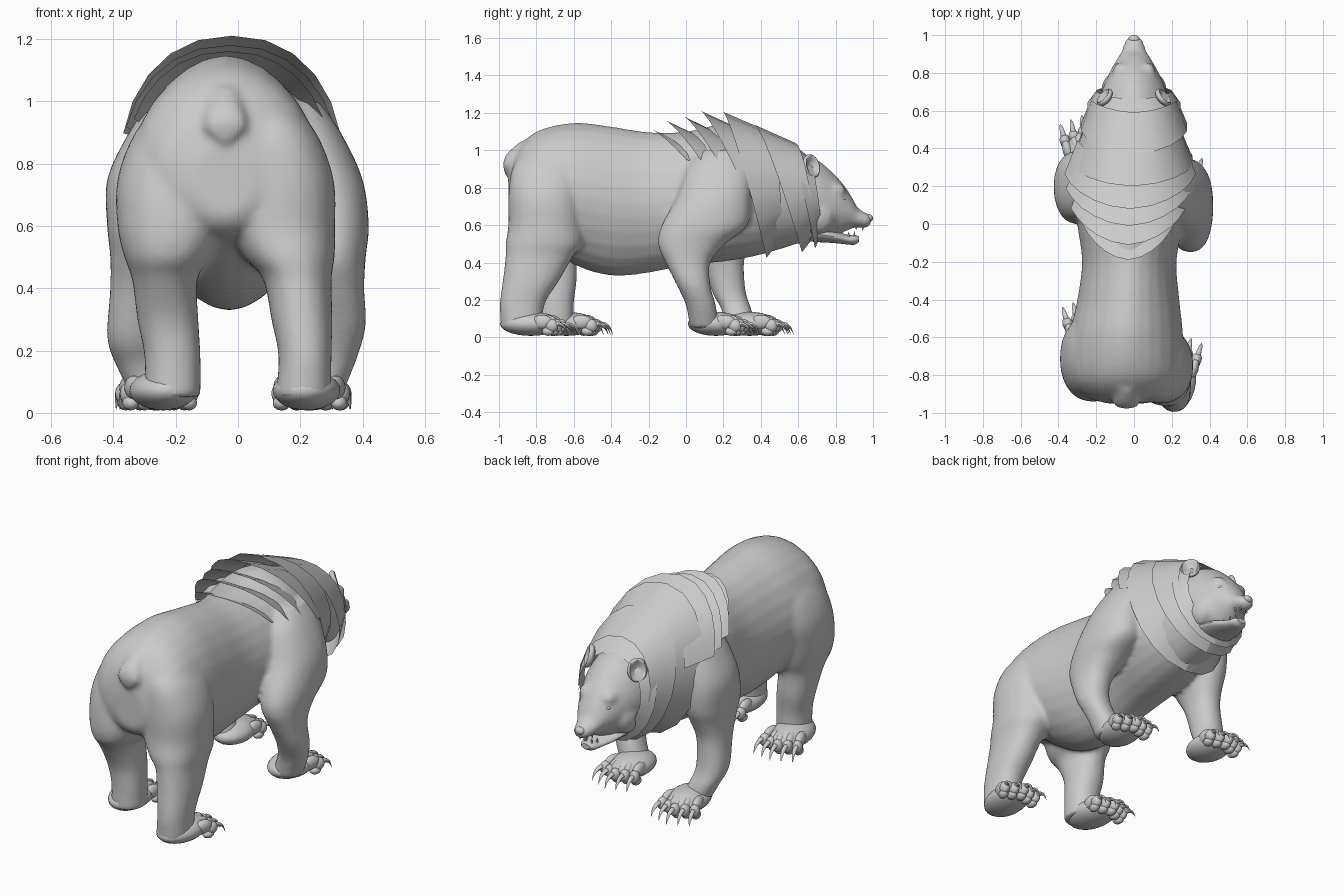
import bpy
import bmesh
from math import sin, cos, pi, radians, copysign
from mathutils import Matrix, Vector

old = bpy.data.objects.get("Cube")
if old:
    bpy.data.objects.remove(old, do_unlink=True)


def finish(name, bm, angle=40, fix_normals=True):
    if fix_normals:
        bmesh.ops.recalc_face_normals(bm, faces=bm.faces)
    mesh = bpy.data.meshes.new(name)
    bm.to_mesh(mesh)
    bm.free()
    obj = bpy.data.objects.new(name, mesh)
    bpy.context.collection.objects.link(obj)
    bpy.ops.object.select_all(action='DESELECT')
    obj.select_set(True)
    bpy.context.view_layer.objects.active = obj
    bpy.ops.object.shade_smooth_by_angle(angle=radians(angle))
    return obj


def smooth_rows(rows, steps=4):
    """Catmull-Rom interpolation between cross-section rows."""
    result = []
    last = len(rows) - 1
    for i in range(last):
        quad = [rows[max(i - 1, 0)], rows[i], rows[i + 1], rows[min(i + 2, last)]]
        for s in range(steps):
            t = s / steps
            result.append([
                0.5 * (2 * b + (c - a) * t + (2 * a - 5 * b + 4 * c - d) * t * t
                       + (3 * b - a - 3 * c + d) * t ** 3)
                for a, b, c, d in zip(*quad)])
    result.append(list(rows[-1]))
    return result


def skin(bm, rings, closed=True):
    """Bridge successive rings of points; closed rings also get end caps."""
    loops = [[bm.verts.new(p) for p in ring] for ring in rings]
    count = len(loops[0])
    for low, high in zip(loops, loops[1:]):
        for i in range(count if closed else count - 1):
            j = (i + 1) % count
            bm.faces.new((low[i], low[j], high[j], high[i]))
    if closed:
        bm.faces.new(loops[0][::-1])
        bm.faces.new(loops[-1])


def oval(rx, ry, count=28, power=0.9):
    points = []
    for i in range(count):
        a = 2 * pi * i / count
        c, s = cos(a), sin(a)
        points.append((rx * copysign(abs(c) ** power, c),
                       ry * copysign(abs(s) ** power, s)))
    return points


def add_trunk(bm, rows):
    """Rows: y, centre x, half width, top z, bottom z."""
    skin(bm, [[(cx + u, y, (top + bottom) / 2 + v)
               for u, v in oval(w, (top - bottom) / 2, power=1.08)]
              for y, cx, w, top, bottom in smooth_rows(rows)])


def add_limb(bm, rows):
    """Rows: z, centre x, centre y, half width, half depth."""
    skin(bm, [[(x + u, y + v, z) for u, v in oval(rx, ry)]
              for z, x, y, rx, ry in smooth_rows(rows)])


def add_ball(bm, centre, size, matrix=Matrix(), segments=16):
    bmesh.ops.create_uvsphere(
        bm, u_segments=segments, v_segments=segments // 2 + 2, radius=1,
        matrix=matrix @ Matrix.Translation(centre) @ Matrix.Diagonal((*size, 1)))


def add_spike(bm, path, matrix=Matrix(), sides=6):
    """Path: x, y, z, radius, with rings facing y."""
    skin(bm, [[matrix @ Vector((x + u, y, z + v))
               for u, v in oval(r, r, sides, 1)]
              for x, y, z, r in smooth_rows(path, 3)])


# Torso, head, tail and legs blended into one skin
bm = bmesh.new()
add_trunk(bm, [
    (-.95, -.04, .10, .86, .63), (-.91, -.04, .22, .99, .58),
    (-.8, -.04, .29, 1.1, .53), (-.6, -.04, .30, 1.147, .39),
    (-.4, -.03, .27, 1.127, .33), (-.2, -.025, .25, 1.097, .345),
    (0, -.02, .28, 1.1, .385), (.2, -.01, .30, 1.14, .405),
    (.35, 0, .27, 1.09, .43), (.5, 0, .23, 1.03, .47), (.65, 0, .18, .95, .52)])
add_trunk(bm, [
    (.5, 0, .22, 1.02, .49), (.6, 0, .2, .985, .5), (.7, 0, .172, .95, .515),
    (.78, 0, .14, .885, .53), (.84, 0, .11, .82, .56), (.89, 0, .08, .745, .583),
    (.92, 0, .063, .69, .587), (.96, 0, .052, .667, .586), (.99, 0, .034, .652, .6)])
add_limb(bm, [(1.05, -.04, -.84, .04, .04), (.99, -.04, -.9, .055, .05),
              (.94, -.04, -.935, .07, .042), (.9, -.04, -.945, .06, .03),
              (.865, -.04, -.95, .012, .015)])
hind_near = [
    (1, .07, -.72, .09, .14), (.9, .11, -.74, .14, .19), (.75, .135, -.75, .172, .2),
    (.6, .14, -.75, .172, .2), (.5, .165, -.76, .145, .205), (.43, .19, -.785, .11, .18),
    (.3, .205, -.83, .098, .15), (.18, .215, -.875, .085, .12), (.05, .21, -.88, .09, .11)]
hind_far = [
    (1, -.15, -.68, .09, .14), (.9, -.19, -.68, .14, .2), (.75, -.215, -.7, .172, .22),
    (.6, -.215, -.73, .172, .21), (.5, -.225, -.74, .14, .19), (.43, -.235, -.73, .105, .15),
    (.3, -.225, -.7, .098, .115), (.18, -.21, -.7, .09, .1), (.05, -.21, -.7, .09, .1)]
fore_near = [
    (1, .17, .2, .09, .12), (.9, .21, .18, .12, .18), (.75, .26, .15, .14, .2),
    (.6, .29, .1, .13, .23), (.5, .3, .03, .11, .18), (.4, .315, .01, .09, .12),
    (.28, .325, .04, .085, .09), (.17, .3, .08, .08, .08), (.05, .25, .1, .08, .08)]
fore_far = [
    (1, -.19, .2, .09, .12), (.9, -.23, .2, .12, .17), (.75, -.28, .2, .14, .19),
    (.6, -.3, .19, .12, .19), (.5, -.31, .19, .1, .15), (.4, -.325, .2, .085, .11),
    (.24, -.335, .23, .085, .09), (.15, -.31, .27, .08, .08), (.05, -.26, .29, .08, .08)]
for rows in (hind_near, hind_far, fore_near, fore_far):
    add_limb(bm, rows)
# Brows and cheeks
for side in (-1, 1):
    add_ball(bm, (side * .07, .805, .785), (.045, .05, .04))
    add_ball(bm, (side * .105, .7, .65), (.07, .1, .1))
body = finish("body", bm)
remesh = body.modifiers.new("blend", 'REMESH')
remesh.mode = 'VOXEL'
remesh.voxel_size = 0.014
remesh.use_smooth_shade = True
relax = body.modifiers.new("relax", 'SMOOTH')
relax.factor = 0.5
relax.iterations = 6


# Paws with five toes and curved claws
def paw(name, x, y, reach, turn):
    bm = bmesh.new()
    place = Matrix.Translation((x, y, 0)) @ Matrix.Rotation(radians(turn), 4, 'Z')
    add_ball(bm, (0, 0, .072), (.108, reach, .064), place, 24)
    for i in range(-2, 3):
        fan = place @ Matrix.Translation((i * .046, reach - .035 - abs(i) * .018, 0)) \
            @ Matrix.Rotation(radians(-i * 6), 4, 'Z')
        add_ball(bm, (0, -.025, .082), (.027, .06, .038), fan)
        add_ball(bm, (0, .03, .062), (.028, .036, .036), fan)
        add_ball(bm, (0, .01, .032), (.026, .034, .024), fan)
        add_spike(bm, [(0, .04, .07, .016), (0, .075, .07, .013),
                       (0, .105, .05, .009), (0, .122, .012, .001)], fan)
    finish(name, bm, 60)


paw("right_hind_paw", .22, -.83, .165, -6)
paw("left_hind_paw", -.24, -.64, .165, 6)
paw("right_fore_paw", .23, .16, .15, -4)
paw("left_fore_paw", -.26, .34, .15, 4)


# Overlapping fur collars, open and flared at the back
def fur_layer(name, top, bottom, width, span, length, shift):
    bm = bmesh.new()
    count = 10 if span < 180 else 18
    mid = (top[1] + bottom[1]) / 2
    rings = []
    for f in (0, .4, 1):
        size = 1 - .2 * f
        half = (top[1] - bottom[1]) / 2 * size
        ring = []
        for i in range(count + 1):
            a = radians(span) * (2 * i / count - 1)
            t = (1 - cos(a)) / 2
            ring.append((shift + width * size * copysign(abs(sin(a)) ** .9, a),
                         top[0] + (bottom[0] - top[0]) * t ** .8
                         + length * f * (1 - .65 * t),
                         mid - .03 * f * (1 - 2 * t) + half * cos(a)))
        rings.append(ring)
    skin(bm, rings, closed=False)
    finish(name, bm, 35, fix_normals=False)


fur_layer("fur_layer_1", (-.19, 1.115), (.4, .45), .28, 60, .22, -.03)
fur_layer("fur_layer_2", (-.11, 1.16), (.4, .43), .33, 66, .22, -.03)
fur_layer("fur_layer_3", (-.01, 1.18), (.45, .42), .35, 72, .22, -.025)
fur_layer("fur_layer_4", (.08, 1.21), (.47, .42), .355, 78, .24, -.02)
fur_layer("fur_layer_5", (.2, 1.205), (.43, .425), .325, 180, .25, -.01)
fur_layer("fur_layer_6", (.37, 1.135), (.62, .455), .285, 180, .22, 0)
fur_layer("fur_layer_7", (.55, 1.05), (.69, .475), .25, 180, .11, 0)

# Lower jaw
bm = bmesh.new()
add_trunk(bm, [(.68, 0, .12, .6, .51), (.78, 0, .1, .575, .505),
               (.86, 0, .062, .55, .497), (.9, 0, .048, .548, .495),
               (.925, 0, .028, .54, .51)])
finish("lower_jaw", bm)

# Teeth, upper and lower on both sides
bm = bmesh.new()
for side in (-1, 1):
    for x, y, base, tip in ((.022, .945, .605, .568), (.032, .91, .6, .575),
                            (.022, .9, .53, .568), (.036, .87, .535, .563)):
        bmesh.ops.create_cone(
            bm, segments=6, radius1=.008, radius2=.001, depth=abs(tip - base),
            matrix=Matrix.Translation((side * x, y, (base + tip) / 2))
            @ Matrix.Rotation(pi if tip < base else 0, 4, 'X'))
finish("teeth", bm)

# Nose
bm = bmesh.new()
add_ball(bm, (0, .978, .637), (.03, .022, .022))
finish("nose", bm)

# Eyes and cupped ears
for side, label in ((-1, "right"), (1, "left")):
    bm = bmesh.new()
    add_ball(bm, (side * .086, .84, .742), (.013, .013, .011))
    finish(label + "_eye", bm)
    bm = bmesh.new()
    turn = Matrix.Translation((side * .155, .67, .915)) \
        @ Matrix.Rotation(radians(-side * 50), 4, 'Z') \
        @ Matrix.Rotation(radians(15), 4, 'X')
    add_ball(bm, (0, 0, 0), (1, 1, 1), segments=20)
    for v in bm.verts:
        inner = max(0, 1 - (v.co.x ** 2 + v.co.z ** 2) / .7)
        if v.co.y > 0:
            v.co.y -= 1.5 * inner
        v.co = turn @ Vector((v.co.x * .055, v.co.y * .028, v.co.z * .066))
    finish(label + "_ear", bm, 60)
